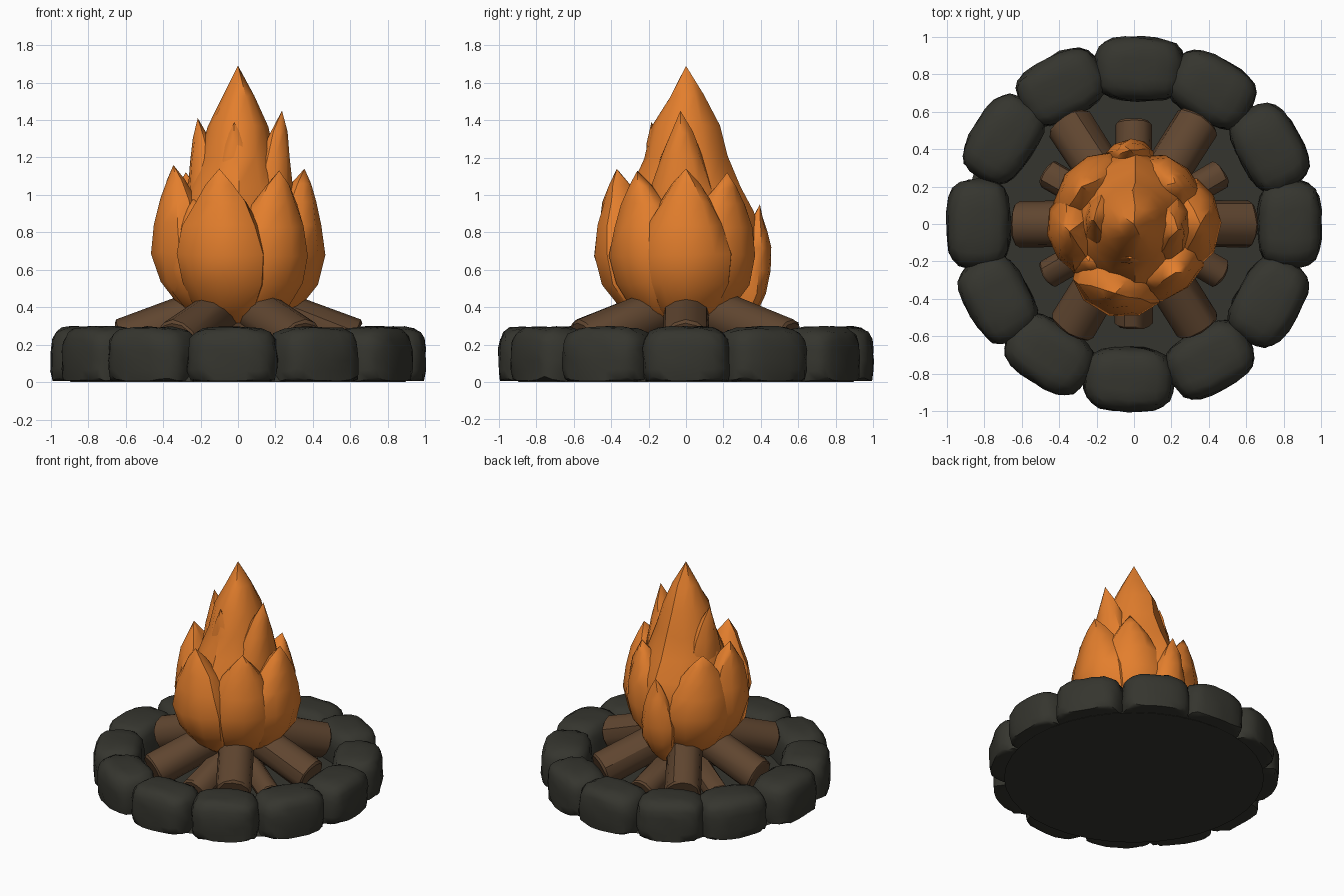
import bpy, bmesh, math, random
from mathutils import Vector, Matrix

random.seed(4)
if "Cube" in bpy.data.objects:
    bpy.data.objects.remove(bpy.data.objects["Cube"], do_unlink=True)


def material(name, rgb):
    m = bpy.data.materials.new(name)
    m.use_nodes = True
    m.diffuse_color = (*rgb, 1)
    m.node_tree.nodes["Principled BSDF"].inputs["Base Color"].default_value = (*rgb, 1)
    return m


STONE = material("charcoal_stone", (0.036, 0.036, 0.028))
WOOD = material("brown_wood", (0.115, 0.06, 0.029))
FIRE = material("orange_flame", (0.77, 0.21, 0.026))


def finish(bm, name, mat, angle=40):
    bmesh.ops.recalc_face_normals(bm, faces=bm.faces)
    mesh = bpy.data.meshes.new(name)
    bm.to_mesh(mesh)
    bm.free()
    mesh.materials.append(mat)
    ob = bpy.data.objects.new(name, mesh)
    bpy.context.collection.objects.link(ob)
    bpy.ops.object.select_all(action='DESELECT')
    ob.select_set(True)
    bpy.context.view_layer.objects.active = ob
    bpy.ops.object.shade_smooth_by_angle(angle=math.radians(angle))


def jitter(amount):
    return Vector([random.uniform(-amount, amount) for _ in range(3)])


def loft(bm, rings, tip):
    """Skin closed rings of points, capping the start and ending in a point."""
    rows = [[bm.verts.new(p) for p in ring] for ring in rings]
    n = len(rows[0])
    bm.faces.new(rows[0])
    for a, b in zip(rows, rows[1:]):
        for i in range(n):
            j = (i + 1) % n
            bm.faces.new((a[i], a[j], b[j], b[i]))
    top = bm.verts.new(tip)
    for i in range(n):
        bm.faces.new((rows[-1][i], rows[-1][(i + 1) % n], top))


# Ash bed under the whole fire
bm = bmesh.new()
bmesh.ops.create_cone(bm, cap_ends=True, segments=36, radius1=0.9, radius2=0.84,
                      depth=0.06, matrix=Matrix.Translation((0, 0, 0.03)))
finish(bm, "ash_bed", STONE, 20)


# Ring of rounded stones: boxes pushed to a pillow shape with a flat underside
def stone(index, degrees):
    half = Vector((0.172, random.uniform(0.232, 0.245), 0.178))
    bm = bmesh.new()
    bmesh.ops.create_cube(bm, size=2)
    bmesh.ops.subdivide_edges(bm, edges=bm.edges, cuts=5, use_grid_fill=True)
    place = Matrix.Rotation(math.radians(degrees), 4, 'Z') @ Matrix.Translation((0.83, 0, 0.118))
    for v in bm.verts:
        p = v.co
        plan = (abs(p.x) ** 3 + abs(p.y) ** 3) ** (1 / 3)
        p = p / (plan ** 3.8 + abs(p.z) ** 3.8) ** (1 / 3.8)
        p = Vector([a * b for a, b in zip(p, half)]) + jitter(0.006)
        v.co = place @ p
        v.co.z = max(v.co.z, 0.006)
    finish(bm, f"ring_stone_{index + 1}", STONE, 50)


for k, degrees in enumerate([0, 29, 60, 88, 118, 147, 180, 209, 237, 268, 299, 330]):
    stone(k, degrees)


# Logs leaning in toward the middle
def log(name, degrees, radius, outer, inner):
    a = math.radians(degrees)

    def at(p):
        return Vector((p[0] * math.cos(a), p[0] * math.sin(a), p[1]))

    start, end = at(outer), at(inner)
    axis = end - start
    bm = bmesh.new()
    bmesh.ops.create_cone(bm, cap_ends=True, segments=12, radius1=radius,
                          radius2=radius * 0.97, depth=axis.length)
    rims = [e for e in bm.edges if abs(e.verts[0].co.z - e.verts[1].co.z) < 0.01]
    bmesh.ops.bevel(bm, geom=rims, offset=0.012, segments=1, affect='EDGES')
    turn = axis.to_track_quat('Z', 'Y').to_matrix().to_4x4()
    place = Matrix.Translation((start + end) / 2) @ turn
    for v in bm.verts:
        v.co = place @ (v.co + jitter(0.004))
    finish(bm, name, WOOD, 35)


for k in range(6):
    reach = 0.62 if k in (0, 3) else 0.645
    log(f"large_log_{k + 1}", (0, 58, 123, 180, 239, 302)[k], 0.126, (reach, 0.21), (0.2, 0.37))
    thin = 0.1 if k in (1, 4) else 0.08
    log(f"small_log_{k + 1}", 60 * k + 30, thin, (0.54, 0.13), (0.1, 0.25))

# Flame core: a slim bulb drawn up to a point
CORE = [(0.22, 0.1), (0.32, 0.18), (0.45, 0.27), (0.6, 0.33), (0.75, 0.345), (0.9, 0.31),
        (1.05, 0.25), (1.2, 0.195), (1.37, 0.16), (1.53, 0.08)]
bm = bmesh.new()
rings = []
for z, r in CORE:
    ring = []
    for i in range(12):
        a = math.tau * i / 12
        s = r * (1.0 if i % 3 else 1.06)
        ring.append(Vector((s * math.cos(a), s * 1.08 * math.sin(a), z)) + jitter(0.01))
    rings.append(ring)
loft(bm, rings, Vector((0, 0, 1.69)))
finish(bm, "flame_core", FIRE, 40)

# Flame tongue rows: height fraction, outward factor of the tip, half width
TONGUE = [(0, 0.5, 0.08), (0.12, 0.9, 0.16), (0.28, 1.2, 0.22), (0.46, 1.31, 0.24),
          (0.64, 1.27, 0.2), (0.79, 1.19, 0.135), (0.9, 1.1, 0.07)]


def tongue(name, x, y, top, width, bulge=1.0):
    base = 0.29
    out = Vector((x, y, 0))
    reach = out.length
    out.normalize()
    side = Vector((-out.y, out.x, 0))
    rings = []
    for t, factor, half in TONGUE:
        half *= width
        depth = half * 0.75
        outer = reach * (1 + (factor - 1) * bulge)
        centre = out * (outer - depth) + Vector((0, 0, base + t * (top - base)))
        rings.append([centre + out * depth * math.cos(a) + side * half * math.sin(a) + jitter(0.008)
                      for a in [math.tau * i / 10 for i in range(10)]])
    bm = bmesh.new()
    loft(bm, rings, Vector((x, y, top)))
    finish(bm, name, FIRE, 40)


# Outer tongues around the bulb: tip position, width, bulge
OUTER = [(-0.1, -0.37, 1.14, 1.05, 1), (0.22, -0.26, 1.13, 1, 1), (0.355, 0, 1.14, 1.05, 1),
         (0.22, 0.22, 1.12, 1, 1.1), (-0.02, 0.395, 0.95, 0.55, 0.5),
         (-0.28, 0.2, 1.12, 1.05, 1), (-0.345, -0.04, 1.16, 1, 1.1),
         (-0.24, -0.2, 0.98, 0.9, 1.1)]
for k, (x, y, top, width, bulge) in enumerate(OUTER):
    tongue(f"outer_flame_{k + 1}", x, y, top, width, bulge)

# Taller tongues hugging the core
INNER = [(0.235, -0.03, 1.45), (-0.215, 0.02, 1.41), (0.02, 0.2, 1.25), (-0.02, -0.185, 1.39)]
for k, (x, y, top) in enumerate(INNER):
    tongue(f"inner_flame_{k + 1}", x, y, top, 0.85)
